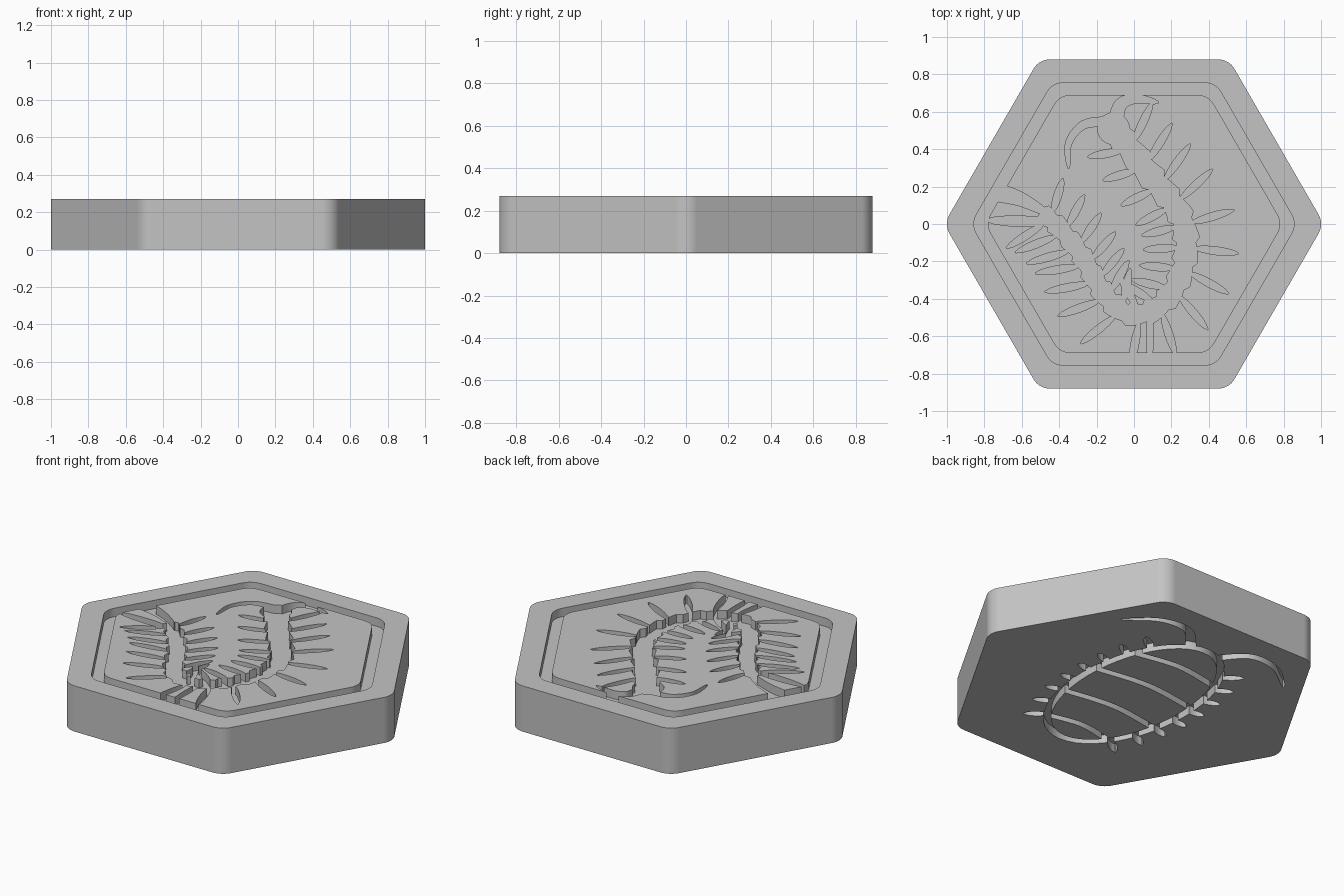
import bpy, bmesh
from math import sin, cos, pi, radians
from mathutils import Vector

if "Cube" in bpy.data.objects:
    bpy.data.objects.remove(bpy.data.objects["Cube"], do_unlink=True)

HEIGHT, DEPTH, SPARE = 0.27, 0.05, 0.05


# --- outline helpers -------------------------------------------------------
def rounded_hex(apothem, radius, steps=8):
    pts = []
    for corner in range(6):
        a = corner * pi / 3
        centre = Vector((cos(a), sin(a))) * (apothem - radius) / cos(pi / 6)
        for s in range(steps + 1):
            b = a + (s / steps - 0.5) * pi / 3
            pts.append(centre + radius * Vector((cos(b), sin(b))))
    return pts


def smooth_path(ctrl, steps=6):
    """Curve passing through all the control points."""
    p = [Vector(c) for c in ctrl]
    p = [2 * p[0] - p[1]] + p + [2 * p[-1] - p[-2]]
    out = []
    for a, b, c, d in zip(p, p[1:], p[2:], p[3:]):
        for s in range(steps):
            t = s / steps
            out.append(b + (c - a) * t / 2
                       + (2 * a - 5 * b + 4 * c - d) * t * t / 2
                       + (3 * b - a - 3 * c + d) * t ** 3 / 2)
    return out + [p[-2]]


def frame(path, i):
    t = (path[min(i + 1, len(path) - 1)] - path[max(i - 1, 0)]).normalized()
    return t, Vector((-t.y, t.x))


def stroke(path, width):
    """Outline of a path; width(t, index) gives the half width."""
    n = len(path) - 1
    off = [frame(path, i)[1] * width(i / n, i) for i in range(n + 1)]
    return ([p + o for p, o in zip(path, off)]
            + [p - o for p, o in zip(path, off)][::-1])


def leaf(start, end, half):
    start, end = Vector(start), Vector(end)
    path = [start.lerp(end, i / 8) for i in range(9)]
    return stroke(path, lambda t, i: 0.003 + half * max(0, sin(pi * t)) ** 0.6)


def feeler(ctrl, half):
    return stroke(smooth_path(ctrl), lambda t, i: 0.004 + half * (1 - t) ** 0.5)


# --- solid helpers ---------------------------------------------------------
def prism(bm, pts, z0, z1):
    low, high = ([bm.verts.new((p.x, p.y, z)) for p in pts] for z in (z0, z1))
    bm.faces.new(low[::-1])
    bm.faces.new(high)
    for i in range(len(pts)):
        j = (i + 1) % len(pts)
        bm.faces.new((low[i], low[j], high[j], high[i]))


def ring(bm, outer, inner, z0, z1):
    loops = [[bm.verts.new((p.x, p.y, z)) for p in pts]
             for pts, z in ((outer, z0), (outer, z1), (inner, z1), (inner, z0))]
    n = len(outer)
    for k in range(4):
        a, b = loops[k], loops[(k + 1) % 4]
        for i in range(n):
            j = (i + 1) % n
            bm.faces.new((a[i], a[j], b[j], b[i]))


def to_object(bm, name):
    bmesh.ops.recalc_face_normals(bm, faces=bm.faces)
    mesh = bpy.data.meshes.new(name)
    bm.to_mesh(mesh)
    bm.free()
    ob = bpy.data.objects.new(name, mesh)
    bpy.context.collection.objects.link(ob)
    return ob


def carve(target, bm, name):
    cutter = to_object(bm, name)
    cutter.hide_render = True
    mod = target.modifiers.new(name, 'BOOLEAN')
    mod.operation, mod.solver, mod.use_self = 'DIFFERENCE', 'EXACT', True
    mod.object = cutter
    bpy.context.view_layer.objects.active = target
    bpy.ops.object.modifier_apply(modifier=mod.name)
    bpy.data.objects.remove(cutter, do_unlink=True)


# --- hexagonal tile with rounded edges ---------------------------------------
bm = bmesh.new()
prism(bm, rounded_hex(0.88, 0.1), 0, HEIGHT)
rims = [e for e in bm.edges if abs(e.verts[0].co.z - e.verts[1].co.z) < 0.001]
bmesh.ops.bevel(bm, geom=rims, offset=0.06, segments=6, profile=0.5,
                affect='EDGES')
tile = to_object(bm, "hexagonal_tile")

grey = bpy.data.materials.new("stone_grey")
grey.use_nodes = True
colour = (0.55, 0.55, 0.55, 1)
grey.diffuse_color = colour
grey.node_tree.nodes["Principled BSDF"].inputs["Base Color"].default_value = colour
tile.data.materials.append(grey)

# --- border groove on top ----------------------------------------------------
TOP = (HEIGHT - DEPTH, HEIGHT + SPARE)
bm = bmesh.new()
ring(bm, rounded_hex(0.755, 0.1), rounded_hex(0.69, 0.1), *TOP)
carve(tile, bm, "border_cutter")

# --- engraved centipede on top -------------------------------------------------
bm = bmesh.new()
spine = smooth_path([(-.1, .5), (-.02, .4), (.07, .28), (.17, .16), (.25, .04),
                     (.28, -.1), (.26, -.24), (.2, -.37), (.1, -.46),
                     (-.03, -.48), (-.13, -.41), (-.2, -.31), (-.26, -.2),
                     (-.33, -.1), (-.42, 0), (-.5, .06)])
prism(bm, stroke(spine, lambda t, i: (0.055 + 0.006 * (i % 5)) * (1 - 0.3 * t)),
      *TOP)
head = [Vector((-.11 + .085 * cos(a * pi / 12), .51 + .085 * sin(a * pi / 12)))
        for a in range(24)]
prism(bm, head, *TOP)
for i in range(6, 88, 5):
    tangent, normal = frame(spine, i)
    tilt = radians(min(20, -35 + 1.3 * i))
    for side, reach in ((1, 0.28), (-1, 0.23)):
        way = normal * side * cos(tilt) + tangent * sin(tilt)
        prism(bm, leaf(spine[i] + way * 0.04, spine[i] + way * reach, 0.018), *TOP)
prism(bm, feeler([(-.13, .55), (-.27, .53), (-.35, .43), (-.35, .3)], 0.022), *TOP)
prism(bm, feeler([(-.1, .55), (-.07, .64), (.01, .67), (.13, .65)], 0.035), *TOP)
# tail feelers and the foot that reach the border
prism(bm, feeler([(-.73, .17), (-.6, .13), (-.45, .05)], 0.045), *TOP)
prism(bm, leaf((-.8, .02), (-.42, .01), 0.025), *TOP)
prism(bm, leaf((.085, -.74), (.085, -.46), 0.016), *TOP)
carve(tile, bm, "centipede_cutter")

# --- engraved woodlouse underneath ---------------------------------------------
UNDER = (-SPARE, DEPTH)


def shell(grow):
    return [Vector(((0.34 + grow) * cos(a * pi / 24), (0.6 + grow) * sin(a * pi / 24)))
            for a in range(48)]


bm = bmesh.new()
ring(bm, shell(0.022), shell(-0.022), *UNDER)
# plate seams
for y in (0.36, 0.1, -0.19, -0.45):
    half = 0.34 * (1 - (y / 0.6) ** 2) ** 0.5
    seam = smooth_path([(-half, y - 0.02), (0, y + 0.02), (half, y - 0.02)])
    prism(bm, stroke(seam, lambda t, i: 0.02), *UNDER)
# legs and feelers on both sides
for side in (1, -1):
    for k in range(8):
        y = 0.42 - 0.125 * k
        x = 0.34 * (1 - (y / 0.6) ** 2) ** 0.5
        prism(bm, leaf((side * (x - 0.01), y),
                       (side * (x + 0.1), y + 0.09 - 0.025 * k), 0.02), *UNDER)
    prism(bm, feeler([(side * 0.08, 0.57), (side * 0.22, 0.71),
                      (side * 0.4, 0.7), (side * 0.57, 0.57)], 0.024), *UNDER)
carve(tile, bm, "woodlouse_cutter")

# --- smooth rounded edges, crisp engraving ---------------------------------------
bpy.ops.object.select_all(action='DESELECT')
tile.select_set(True)
bpy.context.view_layer.objects.active = tile
bpy.ops.object.shade_smooth_by_angle(angle=radians(30))
weighted = tile.modifiers.new("even_shading", 'WEIGHTED_NORMAL')
weighted.keep_sharp = True
